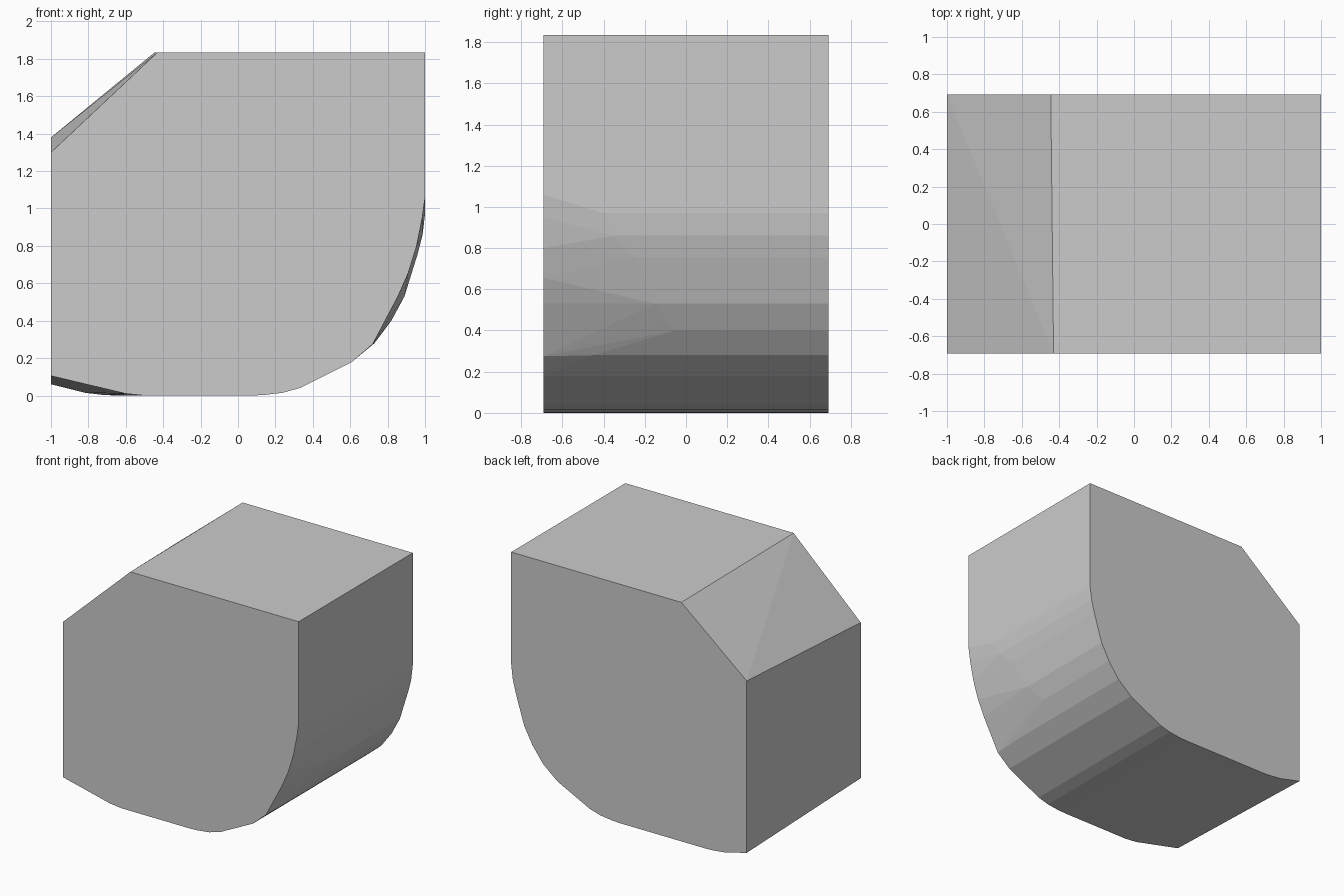
import bpy, bmesh
from math import radians

if "Cube" in bpy.data.objects:
    bpy.data.objects.remove(bpy.data.objects["Cube"])

HALF = 0.692   # half depth along y
TOP = 1.835

# Lower curve shared by both ends
keel = [(0.61, 0.18), (0.33, 0.04), (0.24, 0.015), (0.14, 0.003), (0.08, 0.0)]

# Front outline (x, z)
front = keel + [(-0.43, TOP), (1, TOP), (1, 1.06), (0.985, 0.95), (0.955, 0.80),
                (0.91, 0.655), (0.855, 0.53), (0.72, 0.275), (-0.50, 0.0),
                (-0.60, 0.01), (-1, 0.105), (-1, 1.30)]

# Fuller rear curve and outline
rear_curve = [(1, 0.97), (0.987, 0.86), (0.96, 0.755), (0.89, 0.53),
              (0.847, 0.45), (0.82, 0.40), (0.73, 0.28)]
rear = keel + rear_curve + [(-0.445, TOP), (1, TOP), (-0.65, 0.0),
                            (-0.72, 0.003), (-0.82, 0.015), (-1, 0.06), (-1, 1.38)]

bm = bmesh.new()
for outline, y in ((front, -HALF), (rear, HALF)):
    for x, z in outline:
        bm.verts.new((x, y, z))

# The rear curve runs straight forward before blending into the front outline
for (x, z), y in zip(rear_curve, (-0.40, -0.35, -0.25, -0.15, -0.10, -0.05, -0.45)):
    bm.verts.new((x, y, z))

# Wrap a convex skin over the outlines and tidy flat areas
hull = bmesh.ops.convex_hull(bm, input=bm.verts[:])
loose = [v for v in bm.verts if not v.link_faces]
bmesh.ops.delete(bm, geom=loose, context='VERTS')
bmesh.ops.dissolve_limit(bm, angle_limit=radians(0.3), verts=bm.verts[:], edges=bm.edges[:])
bmesh.ops.recalc_face_normals(bm, faces=bm.faces[:])

mesh = bpy.data.meshes.new("rounded_block")
bm.to_mesh(mesh)
bm.free()
block = bpy.data.objects.new("rounded_block", mesh)
bpy.context.collection.objects.link(block)
